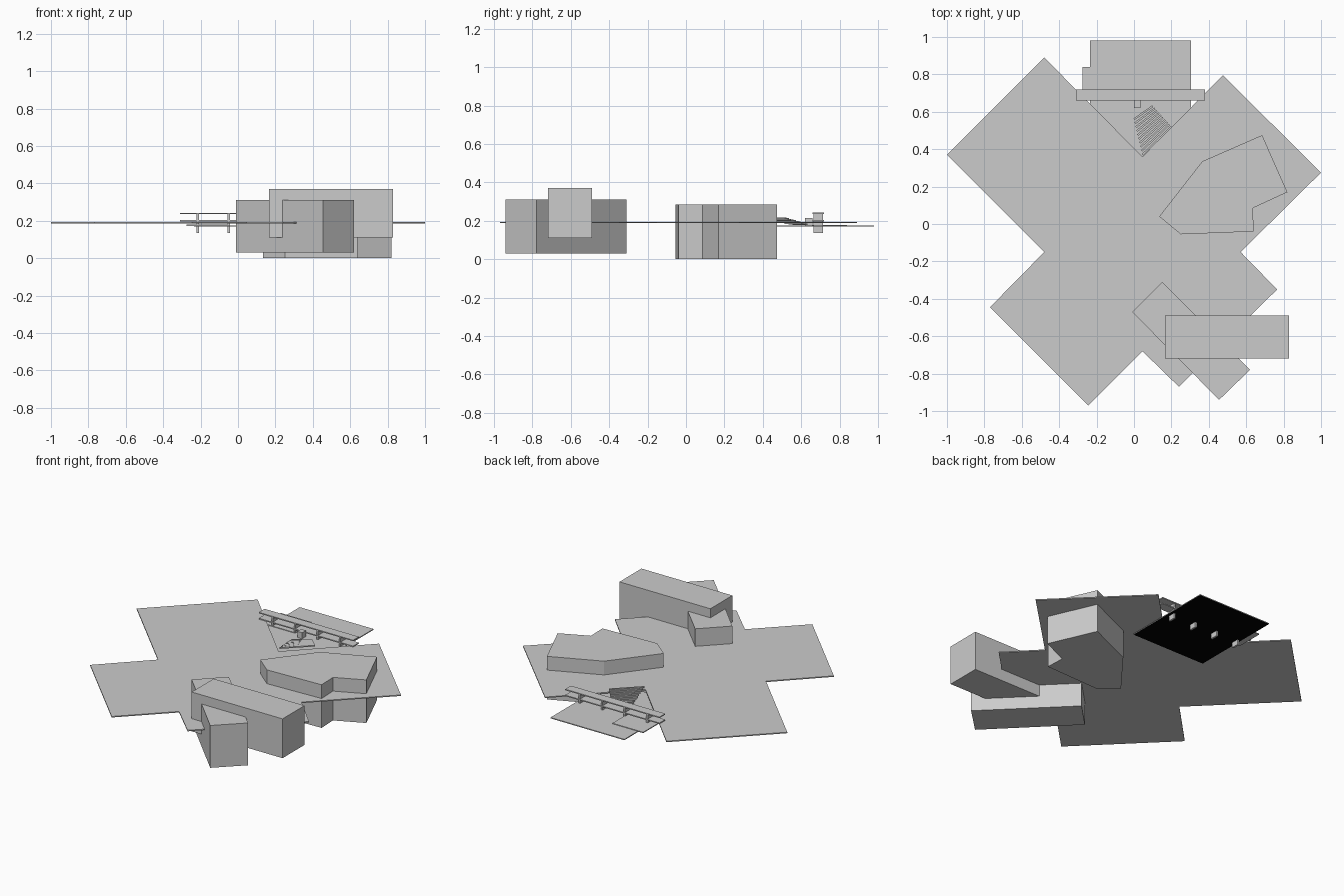
import bpy
import bmesh
from mathutils import Vector

cube = bpy.data.objects.get("Cube")
if cube:
    bpy.data.objects.remove(cube, do_unlink=True)


def make_material(name, value):
    mat = bpy.data.materials.new(name)
    colour = (value, value, value, 1)
    mat.diffuse_color = colour
    mat.use_nodes = True
    for node in mat.node_tree.nodes:
        if node.type == 'BSDF_PRINCIPLED':
            node.inputs["Base Color"].default_value = colour
    return mat


grey = make_material("light grey", 0.6)
black = make_material("black", 0.0)


def add_prism(bm, outline, low, high):
    """Extrude a flat outline from the low height to the high one."""
    face = bm.faces.new([bm.verts.new((x, y, low)) for x, y in outline])
    top = bmesh.ops.extrude_face_region(bm, geom=[face])["geom"]
    verts = [v for v in top if isinstance(v, bmesh.types.BMVert)]
    bmesh.ops.translate(bm, verts=verts, vec=(0, 0, high - low))


def finish(name, bm, dark_underside=False):
    bmesh.ops.recalc_face_normals(bm, faces=bm.faces[:])
    mesh = bpy.data.meshes.new(name)
    mesh.materials.append(grey)
    if dark_underside:
        mesh.materials.append(black)
        for face in bm.faces:
            face.material_index = int(face.normal.z < -0.5)
    bm.to_mesh(mesh)
    bm.free()
    obj = bpy.data.objects.new(name, mesh)
    bpy.context.collection.objects.link(obj)
    return obj


def prism(name, outline, low, high, dark_underside=False):
    bm = bmesh.new()
    add_prism(bm, outline, low, high)
    return finish(name, bm, dark_underside)


def rect(x0, x1, y0, y1):
    return [(x0, y0), (x1, y0), (x1, y1), (x0, y1)]


# Thin cross-shaped ground, with a notch at the back
prism("ground", [(-1, .37), (-.48, -.15), (-.77, -.445), (-.245, -.97),
                 (.045, -.68), (.24, -.87), (.765, -.35), (.57, -.15),
                 (1, .275), (.475, .795), (.045, .36), (-.48, .89)], .187, .194)

# Three building blocks that pass through the ground
prism("diagonal_block", [(-.01, -.47), (.455, -.94), (.62, -.78), (.15, -.31)],
      .03, .31)
prism("long_block", rect(.165, .83, -.72, -.49), .11, .37)
prism("angular_block", [(.135, .04), (.25, -.055), (.64, -.04), (.635, .085),
                        (.82, .17), (.685, .475), (.365, .335)], 0, .285)

# Sunken court behind the notch
prism("sunken_floor", rect(-.235, .305, .36, .98), .169, .175, True)
prism("side_floor", rect(-.275, -.05, .66, .84), .173, .179)

# Shelter: two long slabs on four fins
prism("shelter_roof", rect(-.31, .38, .66, .72), .236, .243)
prism("shelter_deck", rect(-.31, .38, .66, .72), .197, .204)
fins = bmesh.new()
for i in range(4):
    x = -.215 + .165 * i
    add_prism(fins, rect(x - .006, x + .006, .665, .715), .135, .237)
finish("shelter_fins", fins)
prism("small_booth", rect(0, .035, .62, .66), .175, .215)

# Steps parallel to the notch edge, falling towards the court
steps = bmesh.new()
rows = 10
for i in range(rows):
    t = i / (rows - 1)
    start = Vector((.045, .37)).lerp(Vector((0, .56)), t)
    end = Vector((.2, .52)).lerp(Vector((.1, .63)), t)
    side = (end - start).orthogonal().normalized() * .005
    corners = [start - side, end - side, end + side, start + side]
    height = .217 - .032 * t
    add_prism(steps, corners, height - .008, height)
finish("steps", steps)
